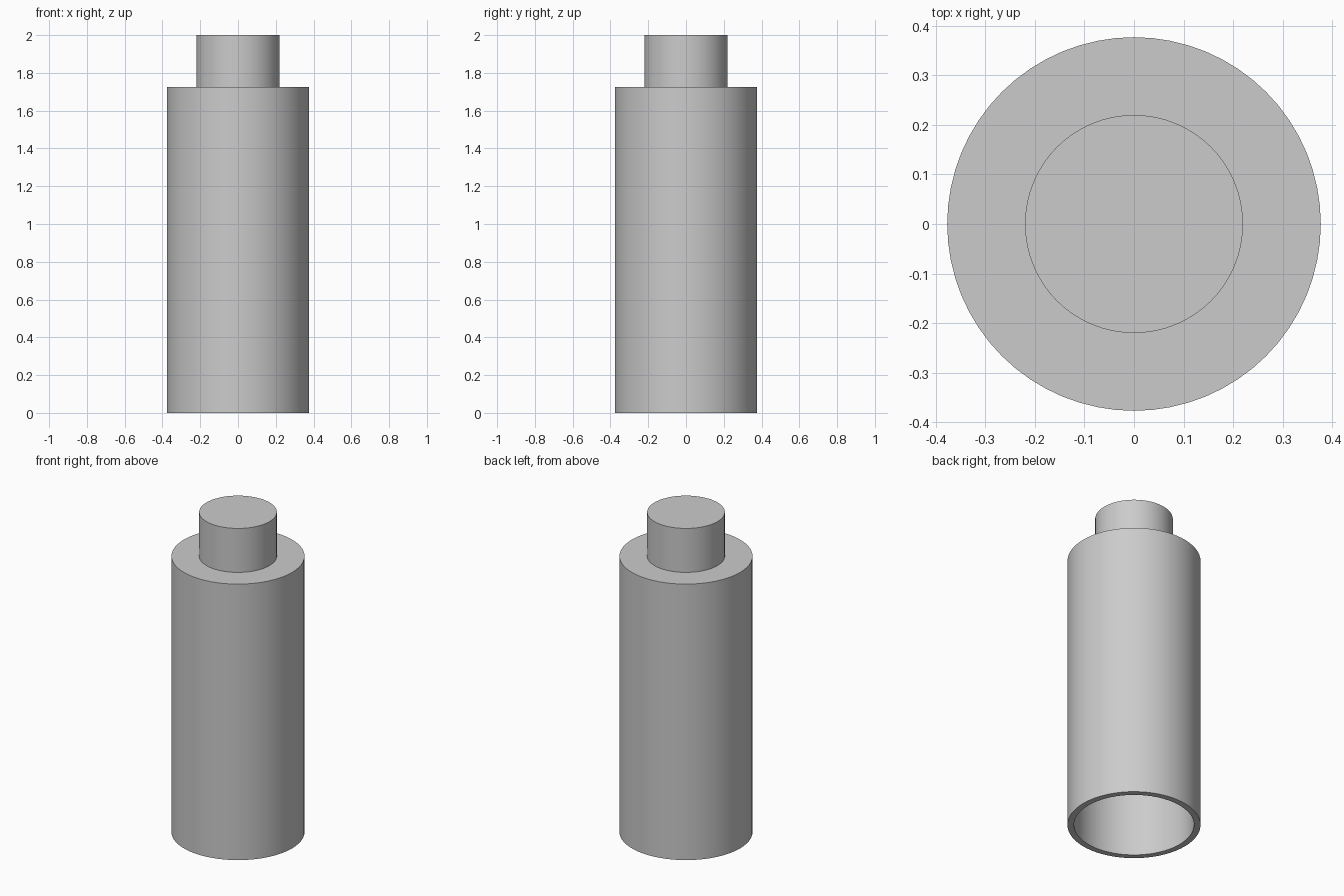
import bpy, bmesh, math
from mathutils import Vector

SEGMENTS = 64
BODY_R, BORE_R, NECK_R = 0.377, 0.34, 0.22
SHOULDER_Z, TOP_Z = 1.725, 2.0
WALL = BODY_R - BORE_R

cube = bpy.data.objects.get("Cube")
if cube:
    bpy.data.objects.remove(cube, do_unlink=True)

# Plain grey finish
grey = bpy.data.materials.new("plain grey")
grey.use_nodes = True
color = (0.6, 0.6, 0.6, 1.0)
grey.diffuse_color = color
grey.node_tree.nodes["Principled BSDF"].inputs["Base Color"].default_value = color


def lathe(name, profile):
    """Revolve a profile of (radius, height) points around the z axis."""
    bm = bmesh.new()
    verts = [bm.verts.new((r, 0, z)) for r, z in profile]
    edges = [bm.edges.new(pair) for pair in zip(verts, verts[1:])]
    bmesh.ops.spin(bm, geom=verts + edges, cent=Vector(), axis=Vector((0, 0, 1)),
                   angle=math.tau, steps=SEGMENTS, use_duplicate=False)
    bmesh.ops.remove_doubles(bm, verts=bm.verts, dist=0.0001)
    bmesh.ops.recalc_face_normals(bm, faces=bm.faces)
    mesh = bpy.data.meshes.new(name)
    bm.to_mesh(mesh)
    bm.free()
    obj = bpy.data.objects.new(name, mesh)
    bpy.context.collection.objects.link(obj)
    mesh.materials.append(grey)
    bpy.ops.object.select_all(action="DESELECT")
    obj.select_set(True)
    bpy.context.view_layer.objects.active = obj
    bpy.ops.object.shade_smooth_by_angle(angle=math.radians(30))
    return obj


# Hollow sleeve with an open bottom, stepping in to a solid neck
lathe("stepped_sleeve", [
    (0, TOP_Z), (NECK_R, TOP_Z), (NECK_R, SHOULDER_Z),
    (BODY_R, SHOULDER_Z), (BODY_R, 0), (BORE_R, 0),
    (BORE_R, SHOULDER_Z - WALL), (0, SHOULDER_Z - WALL),
])
